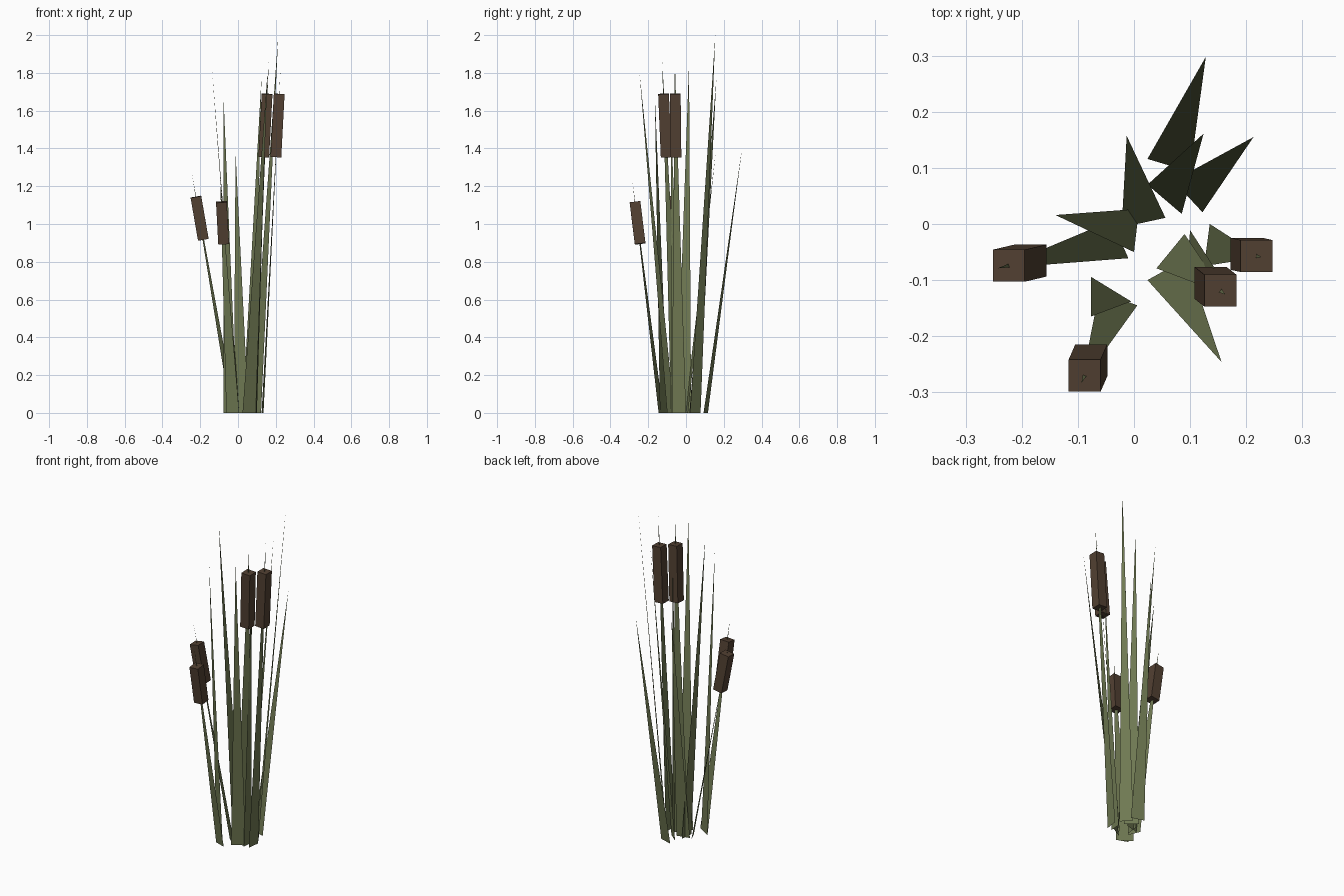
import bpy
import bmesh
from mathutils import Vector, Matrix

if "Cube" in bpy.data.objects:
    bpy.data.objects.remove(bpy.data.objects["Cube"])


def material(name, rgb):
    mat = bpy.data.materials.new(name)
    mat.diffuse_color = (*rgb, 1)
    mat.use_nodes = True
    mat.node_tree.nodes["Principled BSDF"].inputs["Base Color"].default_value = mat.diffuse_color
    return mat


green = material("leaf_green", (0.16, 0.19, 0.085))
brown = material("seed_head_brown", (0.085, 0.052, 0.032))


def add_object(name, bm, mat):
    mesh = bpy.data.meshes.new(name)
    bm.to_mesh(mesh)
    bm.free()
    mesh.materials.append(mat)
    obj = bpy.data.objects.new(name, mesh)
    bpy.context.collection.objects.link(obj)
    return obj


def blade(name, a, b, tip):
    """Flat tapering triangle from a base edge on the ground to a tip."""
    bm = bmesh.new()
    pts = [(*a, 0), (*b, 0), tip]
    bm.faces.new([bm.verts.new(p) for p in pts])
    bm.normal_update()
    # the face looks away from the ground
    if bm.faces[:][0].normal.z < 0:
        bmesh.ops.reverse_faces(bm, faces=bm.faces[:])
    add_object(name, bm, green)


def seed_head(name, a, b, tip, size=0.057, start=0.728, end=0.908):
    """Square block threaded on the stem's axis."""
    foot = (Vector((*a, 0)) + Vector((*b, 0))) / 2
    axis = Vector(tip) - foot
    rot = Vector((0, 0, 1)).rotation_difference(axis.normalized()).to_matrix().to_4x4()
    place = Matrix.Translation(foot + axis * (start + end) / 2) @ rot
    scale = Matrix.Diagonal((size, size, axis.length * (end - start), 1))
    bm = bmesh.new()
    bmesh.ops.create_cube(bm, size=1, matrix=place @ scale)
    add_object(name, bm, brown)


# Leaves: base edge ends, tip
leaves = [
    ((0.024, 0.116), (0.10, 0.093), (0.128, 0.298, 1.41)),
    ((0.122, 0.021), (0.07, 0.077), (0.213, 0.155, 2.0)),
    ((0.085, 0.018), (0.024, 0.07), (0.124, 0.161, 1.77)),
    ((0.056, 0.011), (-0.022, -0.006), (-0.013, 0.157, 1.38)),
    ((0.009, 0.027), (0.0, -0.05), (-0.14, 0.016, 1.85)),
    ((0.024, -0.10), (0.094, -0.061), (0.156, -0.246, 1.80)),
    ((0.10, -0.011), (0.094, -0.08), (0.144, -0.079, 1.5)),
    ((-0.077, -0.094), (-0.005, -0.138), (-0.077, -0.165, 1.68)),
]
for i, leaf in enumerate(leaves):
    blade(f"leaf_{i + 1}", *leaf)

# Stems carrying seed heads
stems = [
    ((-0.01, -0.061), (-0.04, 0.006), (-0.243, -0.079, 1.26)),
    ((0.006, -0.145), (-0.062, -0.12), (-0.094, -0.284, 1.23)),
    ((0.04, -0.079), (0.09, -0.018), (0.163, -0.126, 1.86)),
    ((0.135, 0.0), (0.125, -0.075), (0.227, -0.059, 1.86)),
]
for i, stem in enumerate(stems):
    blade(f"stem_{i + 1}", *stem)
    seed_head(f"seed_head_{i + 1}", *stem)
